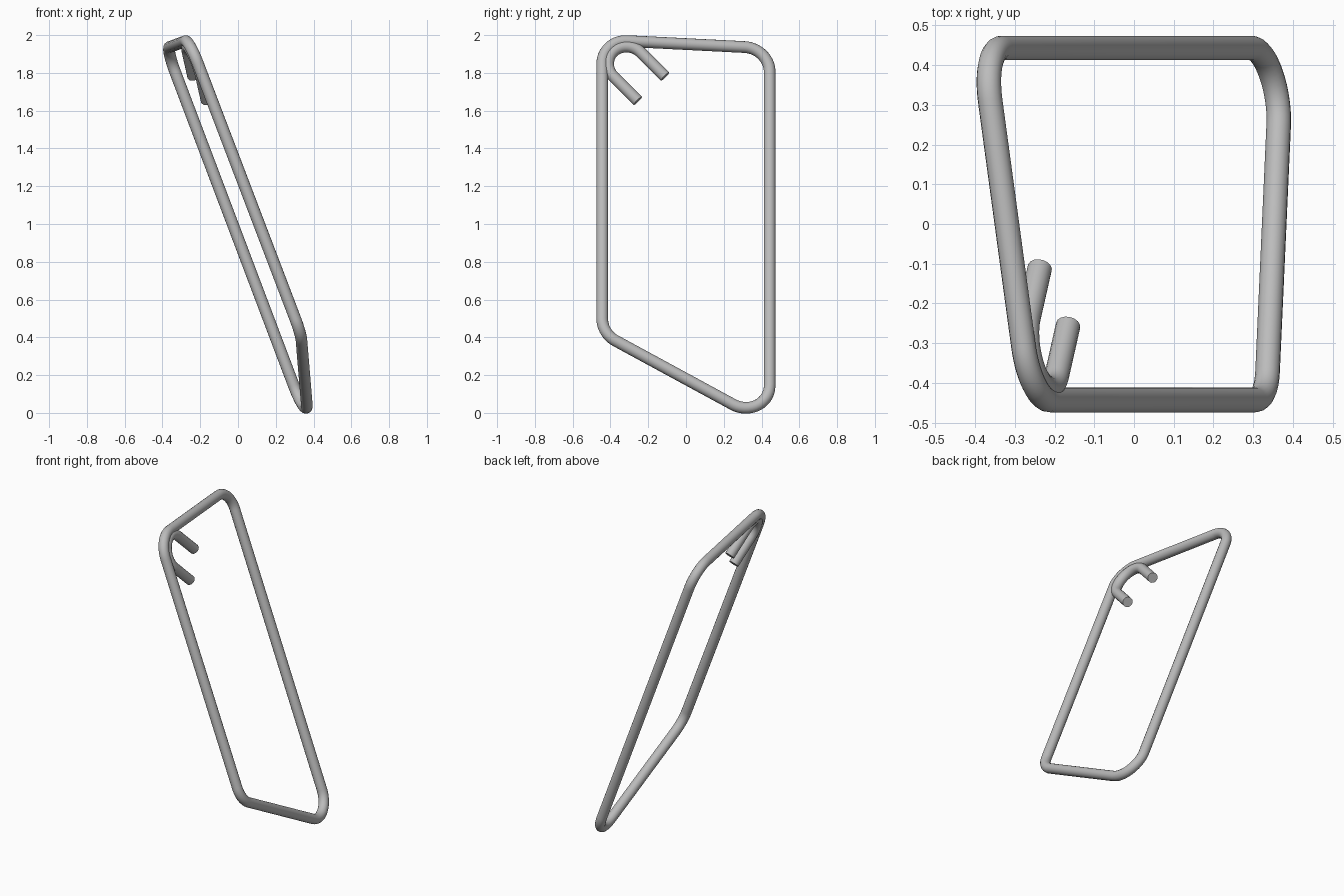
import bpy
from math import pi, cos, sin, tan
from mathutils import Vector

if "Cube" in bpy.data.objects:
    bpy.data.objects.remove(bpy.data.objects["Cube"], do_unlink=True)

ROD = 0.031      # rod radius
BEND = 0.134     # bend radius of the frame corners

steel = bpy.data.materials.new("grey steel")
steel.use_nodes = True
steel.diffuse_color = (0.5, 0.5, 0.5, 1)
steel.node_tree.nodes["Principled BSDF"].inputs["Base Color"].default_value = (0.5, 0.5, 0.5, 1)


def arc(centre, start, end_dir, sweep, steps):
    """Points from centre + start, turning towards end_dir."""
    side = end_dir.normalized() * start.length
    return [centre + start * cos(sweep * i / steps) + side * sin(sweep * i / steps)
            for i in range(steps + 1)]


def fillet(prev, corner, nxt, radius, steps=14):
    """Rounded corner between two straight rods, and its centre."""
    a, b = (prev - corner).normalized(), (nxt - corner).normalized()
    half = a.angle(b) / 2
    centre = corner + (a + b).normalized() * radius / sin(half)
    start = corner + a * radius / tan(half) - centre
    return arc(centre, start, -a, pi - 2 * half, steps), centre


def rod(name, points, closed):
    """Round rod swept along a path."""
    curve = bpy.data.curves.new(name, "CURVE")
    curve.dimensions = "3D"
    curve.bevel_depth = ROD
    curve.bevel_resolution = 6
    curve.use_fill_caps = not closed
    spline = curve.splines.new("POLY")
    spline.points.add(len(points) - 1)
    for p, co in zip(spline.points, points):
        p.co = (*co, 1)
    spline.use_cyclic_u = closed
    curve.materials.append(steel)
    obj = bpy.data.objects.new(name, curve)
    bpy.context.collection.objects.link(obj)
    bpy.ops.object.select_all(action="DESELECT")
    obj.select_set(True)
    bpy.context.view_layer.objects.active = obj
    bpy.ops.object.convert(target="MESH")
    bpy.ops.object.shade_smooth_by_angle()


# Closed frame: four straight rods lying in one leaning plane
corners = [Vector(c) for c in ((-0.26, -0.443, 1.975), (-0.38, 0.443, 1.93),
                               (0.373, 0.443, -0.061), (0.333, -0.443, 0.42))]
path, centres = [], []
for i, c in enumerate(corners):
    pts, mid = fillet(corners[i - 1], c, corners[(i + 1) % 4], BEND)
    path += pts
    centres.append(mid)
rod("frame_loop", path, True)

# U-shaped hook in the same plane, nested in the upper front corner
normal = (corners[1] - corners[0]).cross(corners[3] - corners[0]).normalized()
arm = Vector((0.22, 1, -1))
arm = (arm - normal * arm.dot(normal)).normalized()
across = arm.cross(normal)
if across.z > 0:
    across = -across
bend = arc(centres[0], across * 0.103, -arm, pi, 24)
reach = arm * 0.182
rod("hook", [bend[0] + reach] + bend + [bend[-1] + reach], False)
